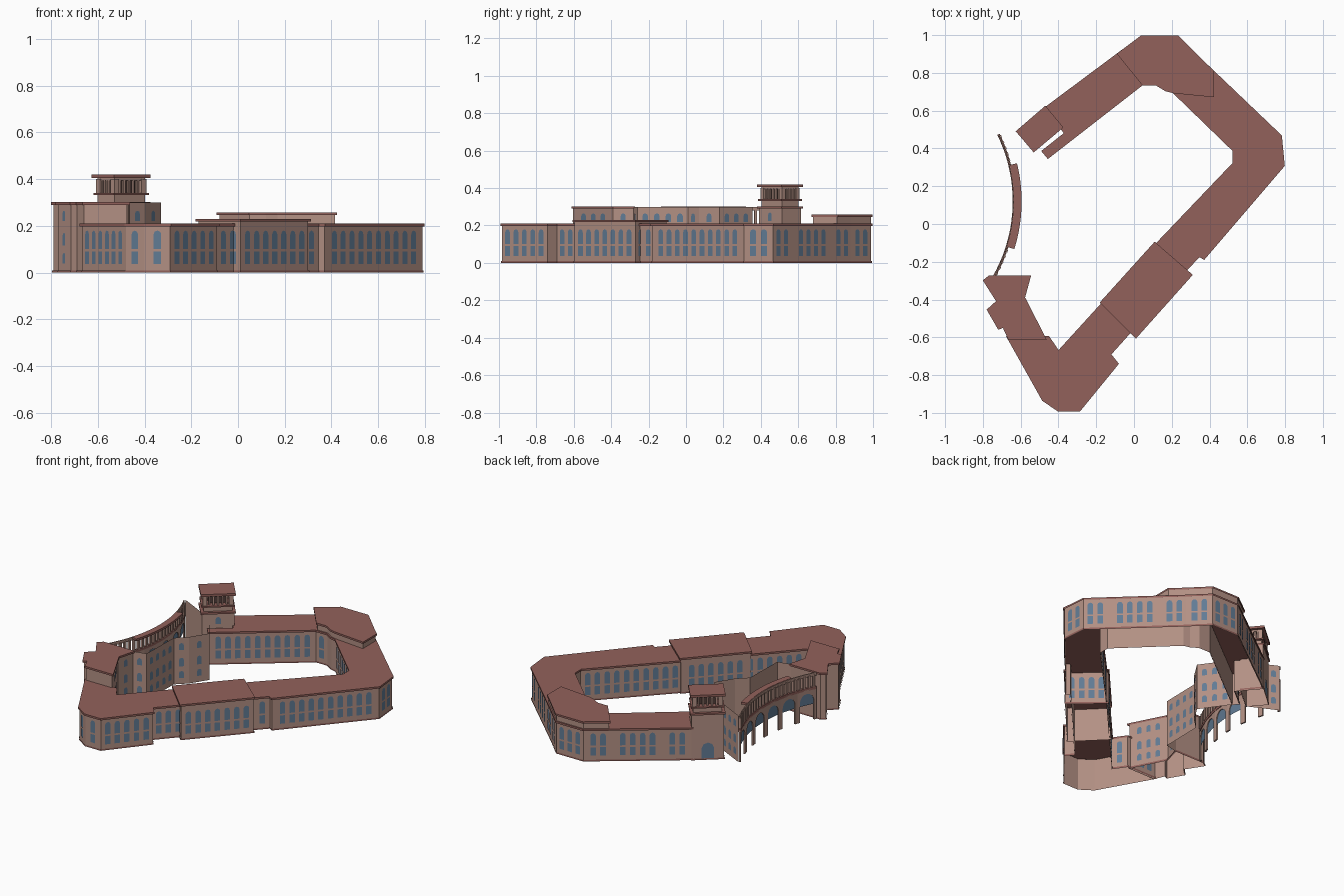
import bpy, bmesh, math
from mathutils import Vector

cube = bpy.data.objects.get("Cube")
if cube:
    bpy.data.objects.remove(cube, do_unlink=True)


def material(name, rgb):
    m = bpy.data.materials.new(name)
    m.use_nodes = True
    m.diffuse_color = (*rgb, 1)
    m.node_tree.nodes["Principled BSDF"].inputs["Base Color"].default_value = (*rgb, 1)
    return m


WALL = material("pink stone", (.45, .28, .23))
ROOF = material("red brown roof", (.29, .12, .105))
GLASS = material("blue glass", (.12, .2, .3))
DARK = material("dark recess", (.08, .045, .04))


def make(name, verts, faces, mat, solid=True):
    mesh = bpy.data.meshes.new(name)
    mesh.from_pydata(verts, [], faces)
    mesh.materials.append(mat)
    if solid:
        bm = bmesh.new()
        bm.from_mesh(mesh)
        bmesh.ops.recalc_face_normals(bm, faces=bm.faces)
        bm.to_mesh(mesh)
        bm.free()
    ob = bpy.data.objects.new(name, mesh)
    bpy.context.collection.objects.link(ob)
    return ob


def prisms(name, outlines, z0, z1, mat, bottom=True, top=True):
    verts, faces = [], []
    for pts in outlines:
        n, k = len(pts), len(verts)
        verts += [(x, y, z0) for x, y in pts] + [(x, y, z1) for x, y in pts]
        if bottom:
            faces.append(list(range(k, k + n))[::-1])
        if top:
            faces.append(list(range(k + n, k + 2 * n)))
        faces += [[k + i, k + (i + 1) % n, k + n + (i + 1) % n, k + n + i] for i in range(n)]
    return make(name, verts, faces, mat, bottom and top)


def offset(pts, d):
    """Grow a counter-clockwise outline by d with mitred corners."""
    out = []
    for i, p in enumerate(pts):
        a, b, c = Vector(pts[i - 1]), Vector(p), Vector(pts[(i + 1) % len(pts)])
        u, v = (b - a).normalized(), (c - b).normalized()
        m = Vector((u.y + v.y, -u.x - v.x))
        m *= d / max(.4, 1 + u.dot(v))
        out.append(tuple(b + m))
    return out


def edges(pts):
    return list(zip(pts, pts[1:] + pts[:1]))


def windows(name, runs, rows, step=.058, width=.033):
    """Panes along each wall run, facing its right-hand side; long rear runs break into groups."""
    verts, faces = [], []
    r = width / 2
    for a, b in runs:
        a, b = Vector(a), Vector(b)
        length = (b - a).length
        n = int((length - .015) / step)
        u = (b - a) / length
        out = Vector((u.y, -u.x)) * .003
        for i in range(n):
            if n > 7 and a.y > .4 and i in (2, n - 3):
                continue
            mid = a + u * (length / 2 + (i - (n - 1) / 2) * step) + out
            for z0, z1, rise in rows:
                shape = [(-r, z0), (r, z0)]
                shape += [(r * math.cos(t * math.pi / 4),
                           z1 + rise * r * (math.sin(t * math.pi / 4) - 1)) for t in range(5)]
                k = len(verts)
                for s, z in shape:
                    p = mid + u * s
                    verts.append((p.x, p.y, z))
                faces.append(list(range(k, k + len(shape))))
    make(name, verts, faces, GLASS, False)


def block(name, pts, z0, z1):
    """Hollow walls, open below, under a flat roof with a fascia."""
    prisms(name + "_walls", [pts], z0, z1 - .005, WALL, False, False)
    prisms(name + "_roof", [offset(pts, .008)], z1 - .012, z1, ROOF, False)
    if z0 == 0:
        prisms(name + "_plinth", [offset(pts, .004)], 0, .01, ROOF, False, False)


TWO = [(.037, .09, 0), (.101, .18, 1)]
THREE = [(.04, .085, 1), (.115, .17, 1), (.22, .265, 1)]

# Main wings around the courtyard
ring = [(-.665, -.6), (-.48, -.93), (-.4, -.985), (-.29, -.985), (-.09, -.74), (-.13, -.69),
        (0, -.545), (.28, -.235), (.345, -.165), (.37, -.18), (.79, .31), (.775, .465),
        (.34, .88), (.23, .99), (.04, .99), (-.47, .61), (-.36, .48), (-.48, .385),
        (-.455, .355), (.04, .74), (.12, .74), (.17, .71), (.21, .7), (.53, .39), (.53, .32),
        (.11, -.12), (-.4, -.68), (-.455, -.6)]
block("main_wing", ring, 0, .21)
windows("main_wing_windows", edges(ring), TWO)

# Raised pavilions
pavilion = [(.01, -.595), (.3, -.27), (.11, -.105), (-.17, -.415)]
block("middle_pavilion", pavilion, 0, .23)
windows("middle_pavilion_windows", edges(pavilion), TWO)
block("north_attic", [(-.08, .9), (.05, .74), (.12, .74), (.17, .71), (.21, .7), (.415, .68),
                      (.415, .808), (.34, .88), (.23, .99), (.04, .99)], .2, .258)
west = [(-.79, -.3), (-.72, -.41), (-.77, -.455), (-.715, -.55), (-.69, -.54), (-.66, -.605),
        (-.475, -.605), (-.585, -.39), (-.555, -.28), (-.765, -.28)]
block("west_block", west, 0, .302)
west_runs = edges(west)
windows("west_block_windows", west_runs[:4], THREE, .08, .022)
windows("west_inner_windows", west_runs[6:8], THREE, .058, .028)

# Square tower with an open lantern
tower = [(-.47, .615), (-.615, .49), (-.53, .39), (-.385, .512)]
block("tower", tower, 0, .302)
lantern = offset(tower, -.01)
prisms("lantern_base", [lantern], .3, .34, WALL)
prisms("lantern_sill", [offset(tower, .003)], .332, .341, ROOF)
prisms("lantern_core", [offset(tower, -.04)], .34, .405, DARK)
posts = []
for a, b in edges(offset(tower, -.018)):
    a, b = Vector(a), Vector(b)
    for i in range(6):
        u = (b - a).normalized() * (.005 if i else .013)
        v = Vector((u.y, -u.x))
        p = a.lerp(b, i / 6)
        posts.append([tuple(p + q) for q in (u + v, v - u, -u - v, u - v)])
prisms("lantern_columns", posts, .34, .4, WALL)
prisms("lantern_beam", [lantern], .394, .406, WALL)
prisms("lantern_roof", [offset(tower, .008)], .405, .42, ROOF)
windows("tower_gate", edges(tower)[:1], [(.01, .11, 1)], .15, .075)
windows("tower_window", edges(tower)[2:3], [(.225, .27, 1)], .15, .03)


# Thin screen walls of the courtyard and beside the tower
def screen(name, path):
    runs = list(zip(path, path[1:]))
    verts, faces = [], []
    for a, b in runs:
        k = len(verts)
        verts += [(*a, 0), (*b, 0), (*b, .3), (*a, .3)]
        faces.append([k, k + 1, k + 2, k + 3])
    make(name, verts, faces, WALL, False)
    windows(name + "_windows", runs, THREE, .062, .03)


screen("courtyard_wall", [(-.555, -.28), (-.47, -.26), (-.465, .01), (-.4, .07),
                          (-.33, .18), (-.455, .355)])
screen("gate_wall", [(-.53, .39), (-.71, .48)])

# Curved arcade
CX, CY, R = -1.44, .12, .805
A0, A1 = math.radians(-29.3), math.radians(26.2)


def polar(r, a):
    return (CX + r * math.cos(a), CY + r * math.sin(a))


def sector(r0, r1, a0, a1, n=20):
    t = [a0 + (a1 - a0) * i / n for i in range(n + 1)]
    return [polar(r0, a) for a in reversed(t)] + [polar(r1, a) for a in t]


BAYS = 6
bay = (A1 - A0) / BAYS
arch = [(.5 + .37 * math.cos(t * math.pi / 8), .125 + .05 * math.sin(t * math.pi / 8))
        for t in range(9)]
frame = [(1, 0), (1, .2), (0, .2), (0, 0), (.13, 0)] + arch[::-1] + [(.87, 0)]
shape = [(.13, .1), (.87, .1)] + arch
verts, faces, panes, pane_faces = [], [], [], []
for i in range(BAYS):
    k, n = len(verts), len(frame)
    for r in (R - .005, R + .005):
        verts += [(*polar(r, A0 + bay * (i + s)), z) for s, z in frame]
    faces += [list(range(k, k + n)), list(range(k + n, k + 2 * n))]
    faces += [[k + j, k + (j + 1) % n, k + n + (j + 1) % n, k + n + j] for j in range(n)]
    k = len(panes)
    panes += [(*polar(R, A0 + bay * (i + s)), z) for s, z in shape]
    pane_faces.append(list(range(k, k + len(shape))))
make("arcade_arches", verts, faces, WALL)
make("arcade_fanlights", panes, pane_faces, GLASS, False)
prisms("arcade_band", [sector(R - .007, R + .007, A0, A1)], .195, .212, ROOF)

# Upper colonnade with its walkway cover
COLS = 24
columns = []
for i in range(COLS):
    a = A0 + (A1 - A0) * (i + .5) / COLS
    columns.append(sector(R - .006, R + .01, a - .008, a + .008, 1))
prisms("gallery_columns", columns, .21, .288, WALL)
prisms("gallery_beam", [sector(R - .003, R + .003, A0, A1)], .28, .3, WALL)
prisms("gallery_cover", [sector(R, R + .04, math.radians(-17.4), math.radians(13.8))],
       .288, .302, ROOF)
